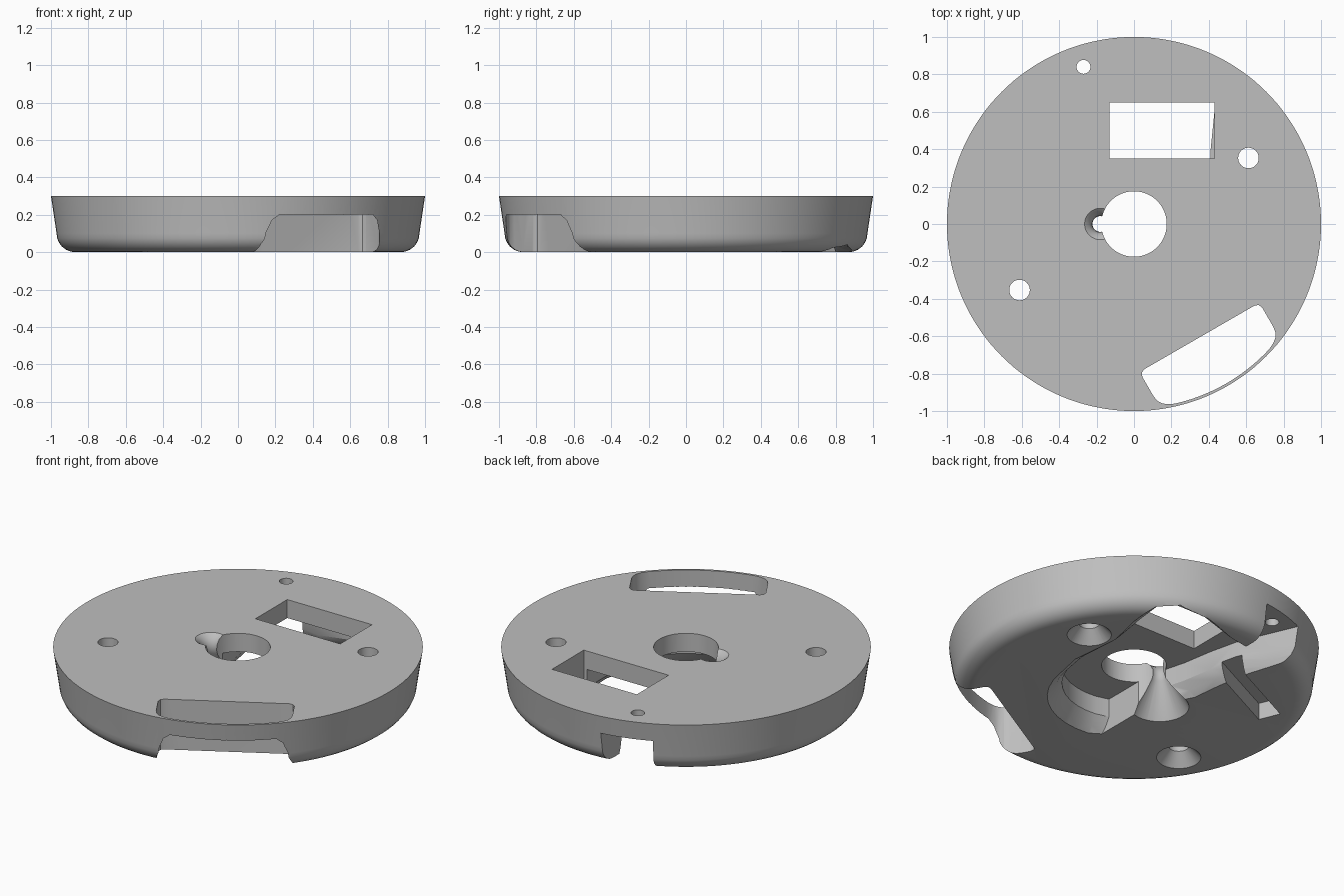
import bpy, bmesh
from math import sin, cos, pi, radians, sqrt

if "Cube" in bpy.data.objects:
    bpy.data.objects.remove(bpy.data.objects["Cube"], do_unlink=True)

gray = bpy.data.materials.new("plain gray")
gray.use_nodes = True
gray.diffuse_color = (0.52, 0.52, 0.52, 1)
gray.node_tree.nodes["Principled BSDF"].inputs["Base Color"].default_value = gray.diffuse_color


def loft(name, rings):
    """Closed solid through a stack of rings with equal point counts."""
    bm = bmesh.new()
    loops = [[bm.verts.new(p) for p in ring] for ring in rings]
    count = len(loops[0])
    for a, b in zip(loops, loops[1:]):
        for i in range(count):
            j = (i + 1) % count
            bm.faces.new((a[i], a[j], b[j], b[i]))
    caps = [bm.faces.new(loops[0]), bm.faces.new(loops[-1])]
    bmesh.ops.triangulate(bm, faces=caps)
    bmesh.ops.recalc_face_normals(bm, faces=bm.faces[:])
    mesh = bpy.data.meshes.new(name)
    bm.to_mesh(mesh)
    bm.free()
    obj = bpy.data.objects.new(name, mesh)
    bpy.context.collection.objects.link(obj)
    mesh.materials.append(gray)
    return obj


def lathe(name, profile, center=(0, 0), sides=48):
    """Turn (radius, height) points about an upright axis."""
    cx, cy = center
    return loft(name, [[(cx + r * cos(2 * pi * i / sides), cy + r * sin(2 * pi * i / sides), z)
                        for i in range(sides)] for r, z in profile])


def prism(name, outline, low, high):
    return loft(name, [[(x, y, z) for x, y in outline] for z in (low, high)])


def cut(cutter):
    cutter.hide_render = True
    mod = body.modifiers.new(cutter.name, "BOOLEAN")
    mod.operation = "DIFFERENCE"
    mod.solver = "EXACT"
    mod.object = cutter
    bpy.context.view_layer.objects.active = body
    bpy.ops.object.modifier_apply(modifier=mod.name)
    bpy.data.objects.remove(cutter, do_unlink=True)


# Round body with a rolled lower edge and a slightly flared wall
fillet = [(0.87 + 0.1 * sin(a), 0.1 - 0.1 * cos(a)) for a in (radians(15 * k) for k in range(6))]
body = lathe("base_disc", fillet + [(0.97, 0.1), (1.0, 0.3)], sides=144)

# Underside pocket: x, y at the ceiling, then the outward flare at the bottom edge
pocket = [(-0.13, -0.365, 0, -0.06)]
for k in range(10):
    a = radians(-98 + 10 * k)
    pocket.append((0.39 * cos(a), 0.39 * sin(a), 0.08 * cos(a), 0.08 * sin(a)))
pocket += [
    (0.41, 0.1, 0.09, 0), (0.41, 0.4, 0.06, 0), (0.43, 0.6, 0.09, 0.02),
    (0.45, 0.76, 0.09, 0.05), (0.38, 0.83, 0.04, 0.08), (0.22, 0.82, 0, 0.08),
    (0.0, 0.76, 0, 0.06), (-0.12, 0.78, 0, 0.02), (-0.12, 1.1, 0, 0),
    (-0.44, 1.1, 0, 0), (-0.41, 0.9, 0, 0), (-0.34, 0.74, -0.03, 0.01),
    (-0.26, 0.55, -0.05, 0.01), (-0.22, 0.38, -0.06, 0),
    (-0.19, 0.2, -0.07, 0), (-0.15, 0.05, -0.03, 0), (-0.13, 0.0, 0, 0),
]
levels = [(-0.05, 1), (0, 1), (0.03, 0.5), (0.08, 0), (0.19, 0)]
cut(loft("pocket", [[(x + f * dx, y + f * dy, z) for x, y, dx, dy in pocket] for z, f in levels]))

# Rectangular window and round centre hole
cut(prism("window", [(-0.13, 0.35), (0.43, 0.35), (0.43, 0.65), (-0.13, 0.65)], 0.12, 0.4))
cut(lathe("centre_hole", [(0.175, -0.1), (0.175, 0.4)], sides=64))

# Wire passage beside the centre hole, flared at both ends
cut(lathe("wire_passage", [(0.17, -0.02), (0.16, 0), (0.05, 0.19), (0.042, 0.22),
                           (0.045, 0.25), (0.06, 0.28), (0.09, 0.305), (0.1, 0.32)], (-0.18, 0)))

# Countersunk screw holes and a small pin hole
for side in (-1, 1):
    cut(lathe("screw_hole", [(0.12, -0.05), (0.12, 0), (0.055, 0.07), (0.055, 0.4)],
              (0.612 * side, 0.353 * side)))
cut(lathe("pin_hole", [(0.037, 0.1), (0.037, 0.4)], (-0.27, 0.84), 32))

# Short side groove that opens into the pocket
cut(prism("side_groove", [(-0.68, 0.24), (-0.15, 0.5), (-0.2, 0.62), (-0.73, 0.36)], -0.05, 0.1))

# Curved slot near the rim, breaking out through the lower wall
half = [(0.34, 0.7), (0.36, 0.708), (0.37, 0.73), (0.37, 0.85), (0.365, 0.88), (0.35, 0.905), (0.325, 0.925)]
arc = [(0.29 - 0.58 * k / 24, sqrt(0.985 ** 2 - (0.29 - 0.58 * k / 24) ** 2)) for k in range(25)]
outline = half + arc + [(-t, n) for t, n in reversed(half)]
tx, ty = cos(radians(30)), sin(radians(30))
cut(prism("rim_slot", [(t * tx + n * ty, t * ty - n * tx) for t, n in outline], -0.1, 0.4))

# Smooth the curved walls, keep the edges crisp
bpy.ops.object.select_all(action="DESELECT")
body.select_set(True)
bpy.context.view_layer.objects.active = body
bpy.ops.object.shade_smooth_by_angle(angle=radians(30))
